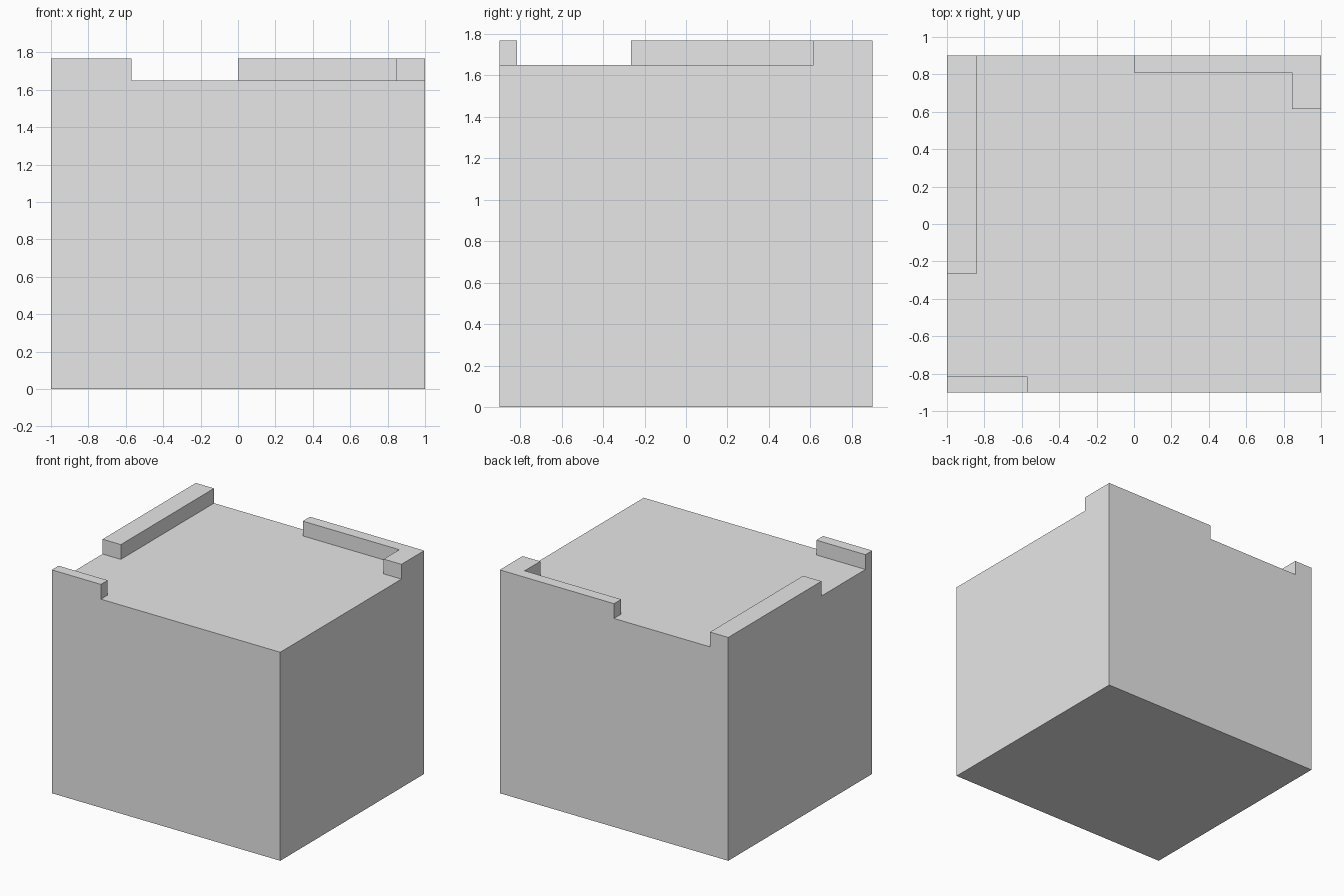
import bpy, bmesh
from mathutils import Vector

cube = bpy.data.objects.get("Cube")
if cube:
    bpy.data.objects.remove(cube, do_unlink=True)

HALF_X, HALF_Y, DECK, TOP = 1.0, 0.9, 1.65, 1.767

# Parapet footprints on the roof: x0, x1, y0, y1
parapets = {
    "side": (-HALF_X, -0.84, -0.265, HALF_Y),
    "front": (-HALF_X, -0.57, -HALF_Y, -0.815),
    "back": (0, HALF_X, 0.81, HALF_Y),
    "back_corner": (0.845, HALF_X, 0.615, HALF_Y),
}

# Solid block
bm = bmesh.new()
bmesh.ops.create_cube(bm, size=1)
bmesh.ops.scale(bm, vec=(2 * HALF_X, 2 * HALF_Y, DECK), verts=bm.verts)
bmesh.ops.translate(bm, vec=(0, 0, DECK / 2), verts=bm.verts)


def cut(axis, value):
    """Slice the block along a plane square to the axis."""
    normal = Vector((0, 0, 0))
    normal[axis] = 1
    bmesh.ops.bisect_plane(bm, geom=bm.verts[:] + bm.edges[:] + bm.faces[:],
                           plane_co=normal * value, plane_no=normal)


def under_parapet(face):
    c = face.calc_center_median()
    return face.normal.z > 0.9 and any(
        x0 < c.x < x1 and y0 < c.y < y1 for x0, x1, y0, y1 in parapets.values())


# Mark out the parapets and raise them from the roof
for x0, x1, y0, y1 in parapets.values():
    for axis, values, half in ((0, (x0, x1), HALF_X), (1, (y0, y1), HALF_Y)):
        for value in values:
            if abs(value) < half:
                cut(axis, value)
bm.normal_update()
footprint = [f for f in bm.faces if under_parapet(f)]
raised = bmesh.ops.extrude_face_region(bm, geom=footprint)["geom"]
bmesh.ops.translate(bm, vec=(0, 0, TOP - DECK),
                    verts=[v for v in raised if isinstance(v, bmesh.types.BMVert)])
bmesh.ops.delete(bm, geom=[f for f in footprint if f.is_valid], context='FACES_ONLY')

# Merge flat areas back into single faces
bmesh.ops.dissolve_limit(bm, angle_limit=0.01, verts=bm.verts[:], edges=bm.edges[:])
bmesh.ops.recalc_face_normals(bm, faces=bm.faces[:])

mesh = bpy.data.meshes.new("block_with_parapets")
bm.to_mesh(mesh)
bm.free()

# Plain grey finish
grey = bpy.data.materials.new("plain_grey")
grey.use_nodes = True
colour = (0.8, 0.8, 0.8, 1)
grey.diffuse_color = colour
grey.node_tree.nodes["Principled BSDF"].inputs["Base Color"].default_value = colour
mesh.materials.append(grey)

block = bpy.data.objects.new("block_with_parapets", mesh)
bpy.context.collection.objects.link(block)
